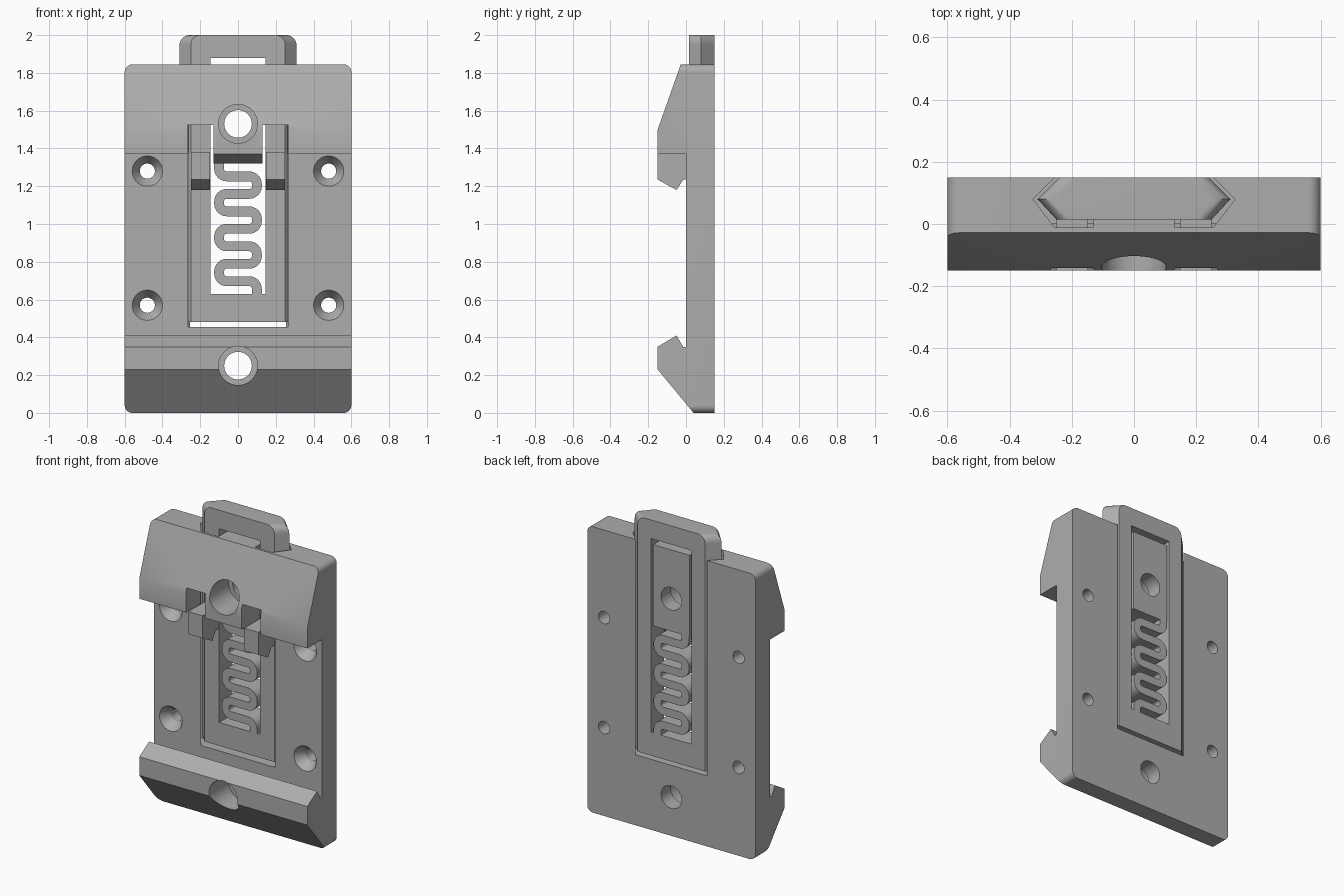
import bpy, bmesh
from math import cos, sin, pi, radians
from mathutils import Vector

cube = bpy.data.objects.get("Cube")
if cube:
    bpy.data.objects.remove(cube, do_unlink=True)

grey = bpy.data.materials.new("plain grey")
grey.use_nodes = True
grey.diffuse_color = (0.42, 0.42, 0.42, 1)
grey.node_tree.nodes["Principled BSDF"].inputs["Base Color"].default_value = grey.diffuse_color


def loft(name, rings):
    """Solid skinned through matching rings of points, capped at both ends."""
    bm = bmesh.new()
    loops = [[bm.verts.new(p) for p in ring] for ring in rings]
    n = len(loops[0])
    for a, b in zip(loops, loops[1:]):
        for i in range(n):
            bm.faces.new((a[i], a[(i + 1) % n], b[(i + 1) % n], b[i]))
    bm.faces.new(loops[0])
    bm.faces.new(loops[-1])
    bmesh.ops.recalc_face_normals(bm, faces=bm.faces)
    mesh = bpy.data.meshes.new(name)
    bm.to_mesh(mesh)
    bm.free()
    mesh.materials.append(grey)
    obj = bpy.data.objects.new(name, mesh)
    bpy.context.collection.objects.link(obj)
    return obj


def prism_x(name, profile, x0, x1):
    return loft(name, [[(x, y, z) for y, z in profile] for x in (x0, x1)])


def prism_y(name, outline, y0, y1):
    return loft(name, [[(x, y, z) for x, z in outline] for y in (y0, y1)])


def box(name, x0, x1, y0, y1, z0, z1):
    return prism_y(name, [(x0, z0), (x1, z0), (x1, z1), (x0, z1)], y0, y1)


def turned(name, x, z, profile, n=48):
    """Round cutter along y from (y, radius) steps."""
    return loft(name, [[(x + r * cos(2 * pi * i / n), y, z + r * sin(2 * pi * i / n))
                        for i in range(n)] for y, r in profile])


def combine(obj, tool, operation="DIFFERENCE"):
    """Apply a boolean and discard the tool."""
    tool.hide_render = True
    mod = obj.modifiers.new("cut", "BOOLEAN")
    mod.operation, mod.object, mod.solver = operation, tool, "EXACT"
    bpy.context.view_layer.objects.active = obj
    bpy.ops.object.modifier_apply(modifier=mod.name)
    bpy.data.objects.remove(tool, do_unlink=True)


def rounded(w, z0, z1, r_low, r_high, n=8):
    """Upright rectangle outline with rounded corners."""
    pts = []
    for sx, z, r, start in ((1, z0, r_low, -90), (1, z1, r_high, 0),
                            (-1, z1, r_high, 90), (-1, z0, r_low, 180)):
        cz = z + r if z == z0 else z - r
        for i in range(n + 1 if r else 1):
            a = radians(start + 90 * i / n)
            pts.append((sx * (w - r) + r * cos(a), cz + r * sin(a)))
    return pts


# Body: side profile with two jaws, rounded at its four corners
body = prism_x("mounting_body", [
    (0.15, 0), (0.04, 0), (-0.15, 0.23), (-0.15, 0.35), (-0.05, 0.41), (-0.015, 0.35),
    (0, 0.35), (0, 1.37), (-0.15, 1.37), (-0.15, 1.5), (-0.028, 1.845), (0.15, 1.845)],
    -0.7, 0.7)
combine(body, prism_y("corner_shape", rounded(0.6, 0, 1.845, 0.04, 0.04), -0.3, 0.3), "INTERSECT")

# Dovetail slot, leaving the fixed centre block standing
slot_section = [(0.245, 0.16), (0.325, 0.08), (0.255, -0.012),
                (-0.255, -0.012), (-0.325, 0.08), (-0.245, 0.16)]
slot = loft("slot_cutter", [[(x, y, z) for x, y in slot_section] for z in (0.455, 1.95)])
combine(slot, box("block_space", -0.13, 0.13, -0.3, 0.3, 1.32, 2.1))
combine(body, slot)

# Pockets in the upper jaw for the sliding hooks
for s in (-1, 1):
    xs = sorted((s * 0.13, s * 0.267))
    combine(body, box("pocket_cutter", *xs, -0.3, -0.002, 1.3, 1.525))

# Stepped main holes and countersunk screw holes
for z in (0.25, 1.53):
    combine(body, turned("bore_cutter", 0, z, [(-0.3, 0.103), (0.05, 0.103), (0.05, 0.073), (0.3, 0.073)]))
for x in (-0.48, 0.48):
    for z in (0.57, 1.28):
        combine(body, turned("screw_cutter", x, z,
                             [(-0.04, 0.08), (0, 0.08), (0.06, 0.04), (0.3, 0.04)]))

# Sloped lip under the centre block
lip = prism_x("centre_block_lip", [(-0.15, 1.37), (-0.05, 1.32), (0.0, 1.32), (0.0, 1.37)], -0.13, 0.13)

# Sliding latch frame with chamfered sides and a long window
slider = loft("sliding_latch", [
    [(x, y, z) for x, z in rounded(w, 0.48, 2.0, 0, r)]
    for w, y, r in ((0.25, 0.015, 0.05), (0.31, 0.08, 0.055), (0.24, 0.15, 0.05))])
combine(slider, box("window_cutter", -0.145, 0.145, -0.1, 0.3, 0.63, 1.88))

# Two hooks on the latch
hooks = []
for s, side in ((1, "left"), (-1, "right")):
    hooks.append(prism_x(side + "_hook", [
        (0.02, 1.38), (-0.15, 1.38), (-0.15, 1.235), (-0.05, 1.18), (-0.015, 1.235), (0.02, 1.235)],
        *sorted((s * 0.148, s * 0.25))))

# Zigzag spring: centre line with rounded turns, widened into a strip
edge, pitch, half, turn = 0.1, 0.0925, 0.026, 0.04
path = [Vector((edge, 0.62))]
side = 1
for i in range(7):
    z = 0.697 + i * pitch
    path += [Vector((side * edge, z)), Vector((-side * edge, z))]
    side = -side
path.append(Vector((-edge, 1.33)))

line = [path[0]]
for a, b, c in zip(path, path[1:], path[2:]):
    u, v = (a - b).normalized(), (c - b).normalized()
    centre = b + (u + v) * turn
    for i in range(7):
        t = pi / 2 * i / 6
        line.append(centre - v * turn * cos(t) - u * turn * sin(t))
line.append(path[-1])

left_edge, right_edge = [], []
for i, p in enumerate(line):
    d = (line[min(i + 1, len(line) - 1)] - line[max(i - 1, 0)]).normalized()
    normal = Vector((-d.y, d.x)) * half
    left_edge.append(p + normal)
    right_edge.append(p - normal)
# Stack of quads across the strip, skinned along its length
spring = loft("zigzag_spring", [
    [(a.x, 0.015, a.y), (b.x, 0.015, b.y), (b.x, 0.15, b.y), (a.x, 0.15, a.y)]
    for a, b in zip(left_edge, right_edge)])

# Smooth the rounded parts, keeping edges sharp
bpy.ops.object.select_all(action="DESELECT")
for obj in [body, lip, slider, spring] + hooks:
    obj.select_set(True)
bpy.context.view_layer.objects.active = body
bpy.ops.object.shade_smooth_by_angle(angle=radians(30))
